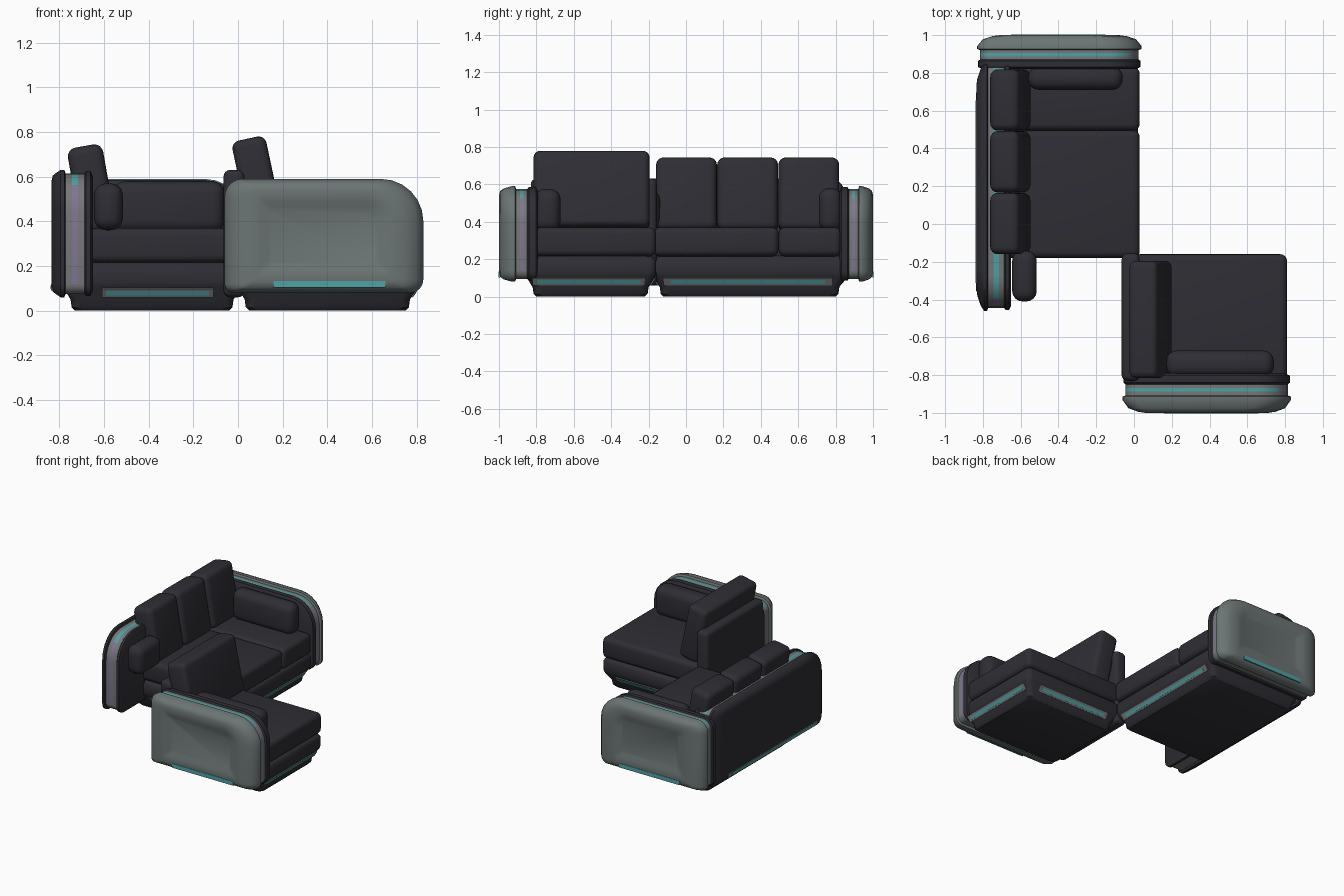
import bpy, bmesh, math
from mathutils import Vector, Matrix

cube = bpy.data.objects.get("Cube")
if cube:
    bpy.data.objects.remove(cube)


def material(name, r, g, b):
    m = bpy.data.materials.new(name)
    m.use_nodes = True
    m.diffuse_color = (r, g, b, 1)
    node = m.node_tree.nodes["Principled BSDF"]
    node.inputs["Base Color"].default_value = (r, g, b, 1)
    node.inputs["Roughness"].default_value = 0.8
    return m


FABRIC = material("dark_fabric", 0.027, 0.027, 0.035)
SHELL = material("grey_shell", 0.15, 0.175, 0.175)
BAND = material("band_grey", 0.18, 0.185, 0.19)
TEAL = material("teal_trim", 0.08, 0.36, 0.37)
LAVENDER = material("lavender_trim", 0.22, 0.18, 0.29)
X, Y, Z = Vector((1, 0, 0)), Vector((0, 1, 0)), Vector((0, 0, 1))


def finish(name, bm, mats, smooth=True):
    bmesh.ops.recalc_face_normals(bm, faces=bm.faces)
    mesh = bpy.data.meshes.new(name)
    bm.to_mesh(mesh)
    bm.free()
    ob = bpy.data.objects.new(name, mesh)
    bpy.context.collection.objects.link(ob)
    for m in mats:
        mesh.materials.append(m)
    if smooth:
        bpy.ops.object.select_all(action='DESELECT')
        ob.select_set(True)
        bpy.context.view_layer.objects.active = ob
        bpy.ops.object.shade_smooth_by_angle(angle=math.radians(40))
    return ob


def cushion(name, xs, ys, zs, bevel=0.03, lean=0):
    """Soft rounded block, leaning back towards -x."""
    bm = bmesh.new()
    bmesh.ops.create_cube(bm, size=1)
    size = Vector((xs[1] - xs[0], ys[1] - ys[0], zs[1] - zs[0]))
    mid = Vector((sum(xs), sum(ys), sum(zs))) / 2
    bmesh.ops.scale(bm, vec=size, verts=bm.verts)
    bmesh.ops.bevel(bm, geom=bm.edges[:], offset=bevel, segments=4,
                    profile=0.5, affect='EDGES')
    turn = Matrix.Rotation(math.radians(-lean), 4, 'Y')
    bmesh.ops.transform(bm, matrix=Matrix.Translation(mid) @ turn, verts=bm.verts)
    return finish(name, bm, [FABRIC])


def outline(a0, a1, b0, b1, radii, steps=6):
    """Rounded rectangle, corners counter-clockwise from the lower start."""
    pts = []
    corners = [(a0, b0, 1, 1), (a1, b0, -1, 1), (a1, b1, -1, -1), (a0, b1, 1, -1)]
    for i, ((a, b, sa, sb), r) in enumerate(zip(corners, radii)):
        for k in range(steps + 1):
            t = math.pi * (1 + i / 2 + k / steps / 2)
            pts.append((a + sa * r + r * math.cos(t), b + sb * r + r * math.sin(t)))
    return pts


def loft(bm, rings, place):
    """Join rings of (points, depth); returns the face strips and end caps."""
    loops = [[bm.verts.new(place(a, b, d)) for a, b in pts] for pts, d in rings]
    strips = []
    for lo, hi in zip(loops, loops[1:]):
        n = len(lo)
        strips.append([bm.faces.new((lo[i], lo[(i + 1) % n], hi[(i + 1) % n], hi[i]))
                       for i in range(n)])
    return strips, [bm.faces.new(loops[0]), bm.faces.new(loops[-1])]


def side_panel(name, along, l0, l1, out, d0, d1, z0, z1, shell, band, recessed):
    """Padded side: fabric lining, coloured band, outer shell."""
    depth = d1 - d0
    a, b = band
    w = (b - a) / 3
    # depth share, inset along the length, inset in height
    rings = [(0, .03, .03), (.06, 0.005, 0.005), (a - .04, 0.005, 0.005), (a, .015, .015),
             (a + w, .015, .015), (b - w, .015, .015), (b, .015, .015),
             (b + .03, 0, 0), (b + .12, 0, 0), (.88, .03, .012), (.97, .08, .025), (1, .12, .05)]
    if recessed:
        rings += [(1, .16, .1), (.92, .2, .13)]
    radii = (.04, .06, .19, .08)
    stack = []
    for f, il, iz in rings:
        rs = [max(r - min(il, iz), .02) for r in radii]
        stack.append((outline(l0 + il, l1 - il, z0 + iz, z1 - iz, rs), d0 + f * depth))
    bm = bmesh.new()
    strips, caps = loft(bm, stack, lambda p, q, d: along * p + out * d + Z * q)
    for i, strip in enumerate(strips):
        for f in strip:
            c = f.calc_center_median()
            if i < 3:
                f.material_index = 0
            elif i in (3, 5):
                f.material_index = 2
            elif i == 4:
                front = c.dot(along) > l1 - 0.15
                if c.z > z1 - 0.06:
                    f.material_index = 3
                elif front and c.z > z0 + 0.12:
                    f.material_index = 4
                else:
                    f.material_index = 2
            else:
                f.material_index = 1
    caps[1].material_index = 1
    return finish(name, bm, [FABRIC, shell, BAND, TEAL, LAVENDER])


def plate(name, centre, along, normal, length, height, thick, mat):
    n = normal.normalized()
    rows = Matrix((along * length, n.cross(along) * height, n * thick)).transposed()
    bm = bmesh.new()
    bmesh.ops.create_cube(bm, size=1)
    bmesh.ops.transform(bm, matrix=Matrix.Translation(centre) @ rows.to_4x4(), verts=bm.verts)
    return finish(name, bm, [mat], smooth=False)


def trim(name, centre, along, normal, length, height=0.045):
    """Grey strip with a teal core."""
    plate(name + "_strip", centre, along, normal, length, height, 0.006, BAND)
    plate(name + "_core", centre, along, normal, length * 0.92, height * 0.5, 0.009, TEAL)


def base(name, x0, x1, y0, y1):
    """Padded base narrowing to the floor."""
    rings = [(0, .06), (.015, .045), (.05, .04), (.11, 0.004), (.13, 0), (.19, 0), (.21, .012), (.22, .04)]
    stack = [(outline(x0 + i, x1 - i, y0 + i, y1 - i, [.04] * 4, 4), z) for z, i in rings]
    bm = bmesh.new()
    loft(bm, stack, lambda a, b, d: Vector((a, b, d)))
    return finish(name, bm, [FABRIC])


DOWN = Z * -0.6   # tilt of the trims on the lower slope of the bases

# Long sofa, facing +x
base("sofa_base", -.79, .02, -.18, .86)
cushion("sofa_seat_long", (-.72, .03), (-.18, .495), (.215, .37), .035)
cushion("sofa_seat_short", (-.72, .03), (.495, .83), (.215, .37), .035)
for i in range(3):
    y = -.16 + i * .327
    cushion(f"sofa_back_cushion_{i + 1}", (-.735, -.575), (y, y + .325), (.345, .74), .04, lean=10)
cushion("sofa_arm_cushion", (-.56, -.06), (.71, .835), (.35, .58), .055)
cushion("sofa_end_bolster", (-.645, -.515), (-.41, -.14), (.36, .57), .055)
side_panel("sofa_arm", X, -.83, .04, Y, .82, 1, .08, .59, SHELL, (.28, .56), True)
side_panel("sofa_back", -Y, -.85, .46, -X, .65, .835, .06, .63, FABRIC, (.2, .66), False)
trim("sofa_front_trim", Vector((.002, .33, .08)), Y, X + DOWN, .9)
trim("sofa_end_trim", Vector((-.36, -.162, .08)), X, -Y + DOWN, .5)
trim("sofa_back_trim", Vector((-.834, .17, .105)), Y, -X, 1.05, .03)
plate("sofa_arm_trim", Vector((-.4, .998, .118)), X, Y, .5, .03, .009, TEAL)

# Armchair section, facing +x
base("chair_base", -.01, .81, -.86, -.16)
cushion("chair_seat", (0, .81), (-.83, -.16), (.215, .37), .035)
cushion("chair_back", (-.065, .03), (-.83, -.155), (.06, .63), .03)
cushion("chair_back_cushion", (.01, .165), (-.815, -.195), (.36, .775), .035, lean=12)
cushion("chair_arm_cushion", (.17, .74), (-.81, -.67), (.35, .575), .055)
side_panel("chair_arm", X, -.06, .83, -Y, .79, 1, .08, .59, SHELL, (.28, .56), True)
trim("chair_front_trim", Vector((.792, -.52, .08)), Y, X + DOWN, .6)
trim("chair_end_trim", Vector((.4, -.178, .08)), X, Y + DOWN, .6)
plate("chair_arm_trim", Vector((.41, -.998, .118)), X, -Y, .5, .03, .009, TEAL)
